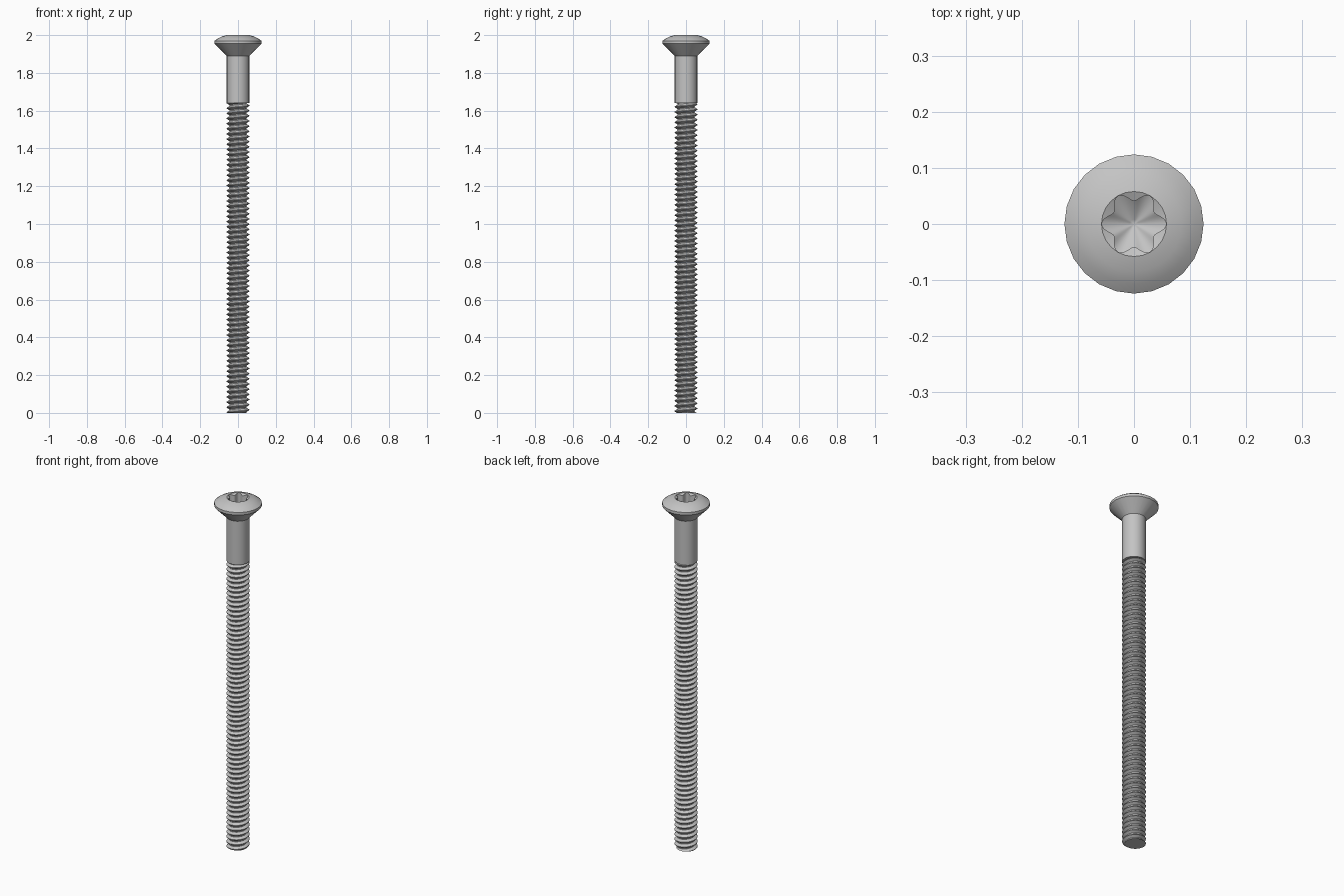
import bpy, bmesh, math
from math import cos, sin, pi, tau

cube = bpy.data.objects.get("Cube")
if cube:
    bpy.data.objects.remove(cube)

SIDES = 24          # facets round the head and shank
R = 0.06            # shank and thread crest radius
ROOT = 0.046        # thread root radius
PITCH = 0.0273
SHANK_Z = 1.64      # where the thread meets the plain shank

steel = bpy.data.materials.new("steel_grey")
steel.use_nodes = True
colour = (0.55, 0.55, 0.55, 1)
steel.diffuse_color = colour
steel.node_tree.nodes["Principled BSDF"].inputs["Base Color"].default_value = colour


def finish(bm, name):
    """Turn a bmesh into a smooth-shaded steel object."""
    mesh = bpy.data.meshes.new(name)
    bm.to_mesh(mesh)
    bm.free()
    mesh.materials.append(steel)
    obj = bpy.data.objects.new(name, mesh)
    bpy.context.collection.objects.link(obj)
    bpy.ops.object.select_all(action='DESELECT')
    obj.select_set(True)
    bpy.context.view_layer.objects.active = obj
    bpy.ops.object.shade_smooth_by_angle(angle=math.radians(30))
    return obj


def loft(rings, count, name):
    """Join rings; each ring is a function of angle giving (radius, z)."""
    bm = bmesh.new()
    loops = []
    for ring in rings:
        loop = []
        for j in range(count):
            a = tau * j / count
            r, z = ring(a)
            loop.append(bm.verts.new((r * cos(a), r * sin(a), z)))
        loops.append(loop)
    for low, high in zip(loops, loops[1:]):
        for j in range(count):
            k = (j + 1) % count
            bm.faces.new((low[j], low[k], high[k], high[j]))
    bmesh.ops.remove_doubles(bm, verts=bm.verts, dist=1e-5)
    return finish(bm, name)


def circle(r, z):
    return lambda a: (r, z)


# Plain shank, countersunk cone, rim and raised dome
profile = [(0.0, SHANK_Z), (R, SHANK_Z), (R, 1.89), (0.124, 1.955),
           (0.124, 1.97), (0.107, 1.982), (0.085, 1.993), (0.058, 2.0)]
loft([circle(r, z) for r, z in profile], SIDES, "head_and_shank")


# Six-lobed driver recess with a shallow chamfer and a conical floor
def facet_edge(a):
    half = pi / SIDES
    return 0.058 * cos(half) / cos(a % (2 * half) - half), 2.0


def lobed(z=None):
    def ring(a):
        r = 0.0492 + 0.0082 * cos(6 * a)
        return r, (2.0 - (0.058 - r) * 0.45 if z is None else z)
    return ring


loft([facet_edge, lobed(), lobed(1.945), circle(0.008, 1.922), circle(0, 1.92)],
     SIDES * 3, "driver_recess")

# Helical thread: sweep one tooth up the axis, then trim both ends flat
bm = bmesh.new()
tooth = [(ROOT, 0.0), (ROOT, 0.2), (R, 0.54), (R, 0.66), (ROOT, 1.0)]
rows = []
for i in range(int((SHANK_Z / PITCH + 4) * SIDES)):
    a = tau * i / SIDES
    base = PITCH * (i / SIDES - 2)
    rows.append([bm.verts.new((r * cos(a), r * sin(a), base + t * PITCH))
                 for r, t in tooth])
for p, q in zip(rows, rows[1:]):
    for j in range(len(tooth) - 1):
        bm.faces.new((p[j], q[j], q[j + 1], p[j + 1]))
bmesh.ops.remove_doubles(bm, verts=bm.verts, dist=1e-5)
for z, up in ((0.0, -1), (SHANK_Z + 0.004, 1)):
    bmesh.ops.bisect_plane(bm, geom=bm.verts[:] + bm.edges[:] + bm.faces[:],
                           dist=1e-6, plane_co=(0, 0, z), plane_no=(0, 0, up),
                           clear_outer=True)
    rim = [e for e in bm.edges if e.is_boundary
           and all(abs(v.co.z - z) < 1e-4 for v in e.verts)]
    bmesh.ops.edgeloop_fill(bm, edges=rim)
bmesh.ops.recalc_face_normals(bm, faces=bm.faces)
finish(bm, "thread")
